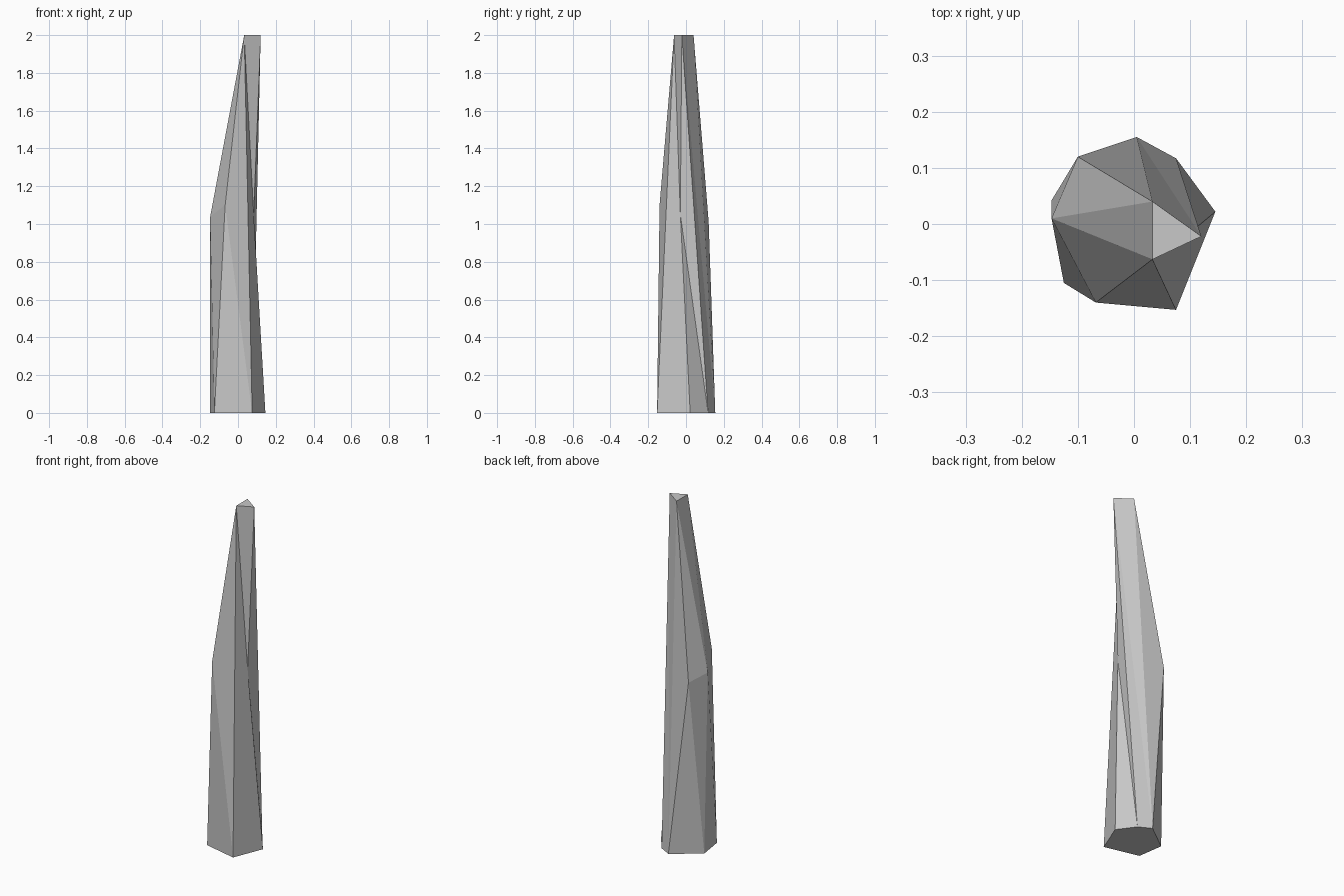
import bpy
import bmesh

cube = bpy.data.objects.get("Cube")
if cube:
    bpy.data.objects.remove(cube, do_unlink=True)

# Plain grey stone
stone = bpy.data.materials.new("grey_stone")
stone.use_nodes = True
colour = (0.58, 0.58, 0.58, 1)
stone.diffuse_color = colour
stone.node_tree.nodes["Principled BSDF"].inputs["Base Color"].default_value = colour

# Corner points of each ring, counter-clockwise from the front
base = [(.075, -.153), (.145, .022), (.075, .117), (.005, .155), (-.147, .042), (-.125, -.105)]
waist = [(.083, -.03, 1.05), (-.1, .12, 1.01), (-.147, .01, 1.04), (-.068, -.14, 1.1)]
tip = [(.033, -.063), (.12, -.022), (.033, .04)]

bm = bmesh.new()
corner = {}
rings = {
    "abcdef": [(x, y, 0) for x, y in base],
    "NBLF": waist,
    "stu": [(x, y, 2) for x, y in tip],
}
for names, points in rings.items():
    for name, point in zip(names, points):
        corner[name] = bm.verts.new(point)

# Chipped facets: end caps, notched side, back, side, front
facets = ("fedcba stu "
          "saN sNt tNc Nab Nbc "
          "tcd tdu udB Bde "
          "uBL BeL Lef "
          "usL sLF LfF Ffa saF")
for facet in facets.split():
    bm.faces.new([corner[name] for name in facet])
bmesh.ops.recalc_face_normals(bm, faces=bm.faces[:])

mesh = bpy.data.meshes.new("stone_pillar")
bm.to_mesh(mesh)
bm.free()
mesh.materials.append(stone)
pillar = bpy.data.objects.new("stone_pillar", mesh)
bpy.context.collection.objects.link(pillar)
